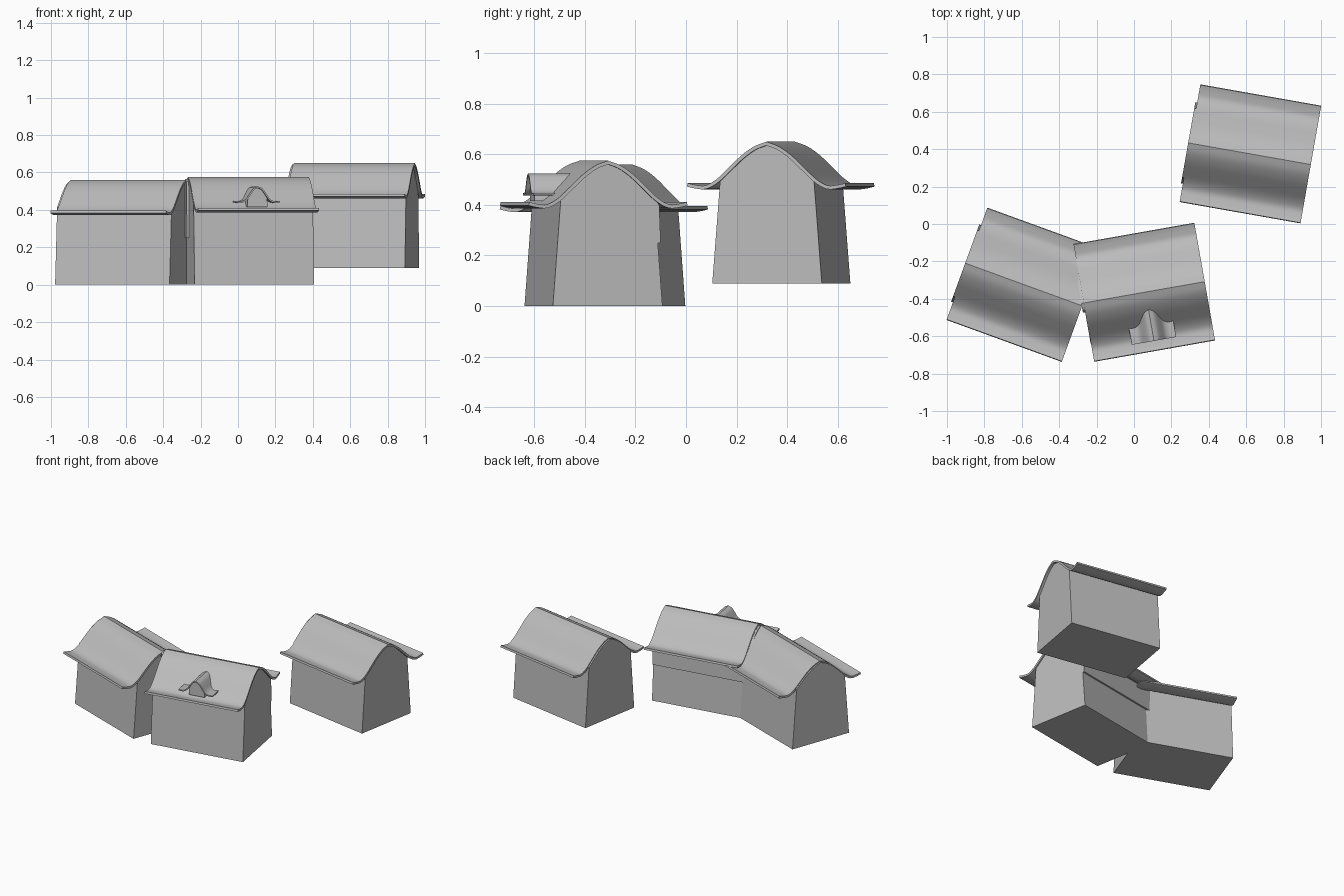
import bpy, bmesh
from math import radians
from mathutils import Matrix, Vector

if "Cube" in bpy.data.objects:
    bpy.data.objects.remove(bpy.data.objects["Cube"])

GREY = bpy.data.materials.new("mid_grey")
GREY.diffuse_color = (.5, .5, .5, 1)
GREY.use_nodes = True
GREY.node_tree.nodes["Principled BSDF"].inputs["Base Color"].default_value = GREY.diffuse_color


def smooth_half(pts, steps=4):
    """Catmull-Rom curve through (offset, height) points."""
    p = [Vector(q) for q in pts]
    p = [2 * p[0] - p[1]] + p + [2 * p[-1] - p[-2]]
    out = []
    for i in range(1, len(p) - 2):
        a, b, c, d = p[i - 1:i + 3]
        for s in range(steps):
            t = s / steps
            out.append(0.5 * (2 * b + (c - a) * t + (2 * a - 5 * b + 4 * c - d) * t * t
                              + (3 * b - a - 3 * c + d) * t ** 3))
    return out + [p[-2]]


def mirrored(half):
    return [Vector((-v.x, v.y)) for v in reversed(half[1:])] + list(half)


def extrude(name, top, bottom, start, end, matrix, along_y=False):
    """Extrude the area between two matching lines along local x (or local y)."""
    bm = bmesh.new()

    def row(line, t):
        return [bm.verts.new(matrix @ (Vector((v[0], t, v[1])) if along_y
                                       else Vector((t, v[0], v[1])))) for v in line]
    ta, ba, tb, bb = row(top, start), row(bottom, start), row(top, end), row(bottom, end)
    for i in range(len(top) - 1):
        j = i + 1
        bm.faces.new((ta[i], ta[j], tb[j], tb[i]))
        bm.faces.new((ba[i], ba[j], bb[j], bb[i]))
        # End caps as strips of quads
        bm.faces.new((ta[i], ta[j], ba[j], ba[i]))
        bm.faces.new((tb[i], tb[j], bb[j], bb[i]))
    for k in (0, -1):
        bm.faces.new((ta[k], tb[k], bb[k], ba[k]))
    bmesh.ops.recalc_face_normals(bm, faces=bm.faces)
    me = bpy.data.meshes.new(name)
    bm.to_mesh(me)
    bm.free()
    me.materials.append(GREY)
    ob = bpy.data.objects.new(name, me)
    bpy.context.collection.objects.link(ob)
    bpy.ops.object.select_all(action='DESELECT')
    ob.select_set(True)
    bpy.context.view_layer.objects.active = ob
    bpy.ops.object.shade_smooth_by_angle(angle=radians(30))
    return ob


def under(top, thick):
    """Underside of a curved sheet."""
    out = []
    for i, v in enumerate(top):
        d = (top[min(i + 1, len(top) - 1)] - top[max(i - 1, 0)]).normalized()
        out.append(v + Vector((d.y, -d.x)) * thick)
    return out


def floor(top, left, right, z):
    """Flat bottom line matching a top line, point for point."""
    n = len(top) - 1
    return [Vector((left + (right - left) * i / n, z)) for i in range(n + 1)]


# Bell-shaped roof line shared by all houses
ROOF = smooth_half([(0, .56), (.05, .541), (.1, .506), (.15, .459),
                    (.2, .412), (.245, .387), (.285, .389), (.316, .396)])
GABLE = [v - Vector((0, .008)) for v in mirrored(ROOF) if abs(v.x) < .198]


def house(label, x, y, lift, base, turn, x0=-.338, x1=.313):
    m = Matrix.Translation((x, y, 0)) @ Matrix.Rotation(radians(turn), 4, 'Z')
    up = Vector((0, lift))
    # Tapered walls with curved gables
    walls = [v + up for v in GABLE]
    extrude(label + "_house_walls", walls, floor(walls, -.22, .22, base), x0, x1, m)
    # Curved roof with flared eaves
    top = [v + up for v in mirrored(ROOF)]
    extrude(label + "_house_roof", top, under(top, .014), -.328, .328, m)
    return m


house("left", -.585, -.325, 0, 0, -20)
house("back", .6225, .375, .09, .09, -10)
mid = house("middle", .055, -.365, .015, 0, 10, -.33, .318)

# Jettied upper storey at the back of the middle house
upper = [v + Vector((0, .012)) for v in GABLE if v.x > -.05]
upper[-1] = Vector((.207, .40))
extrude("middle_upper_storey", upper, floor(upper, -.05, .213, .25), -.342, .318, mid)

# Dormer body and its small flared roof
DORMER = mirrored(smooth_half([(0, .525), (.025, .514), (.045, .488), (.065, .459),
                               (.09, .446), (.12, .447)], 3))
dormer_m = mid @ Matrix.Translation((.006, 0, 0))
arch = [v - Vector((0, .005)) for v in DORMER if abs(v.x) < .056]
extrude("dormer_body", arch, floor(arch, -.055, .055, .415), -.248, -.12, dormer_m, True)
extrude("dormer_roof", DORMER, under(DORMER, .008), -.265, -.095, dormer_m, True)
